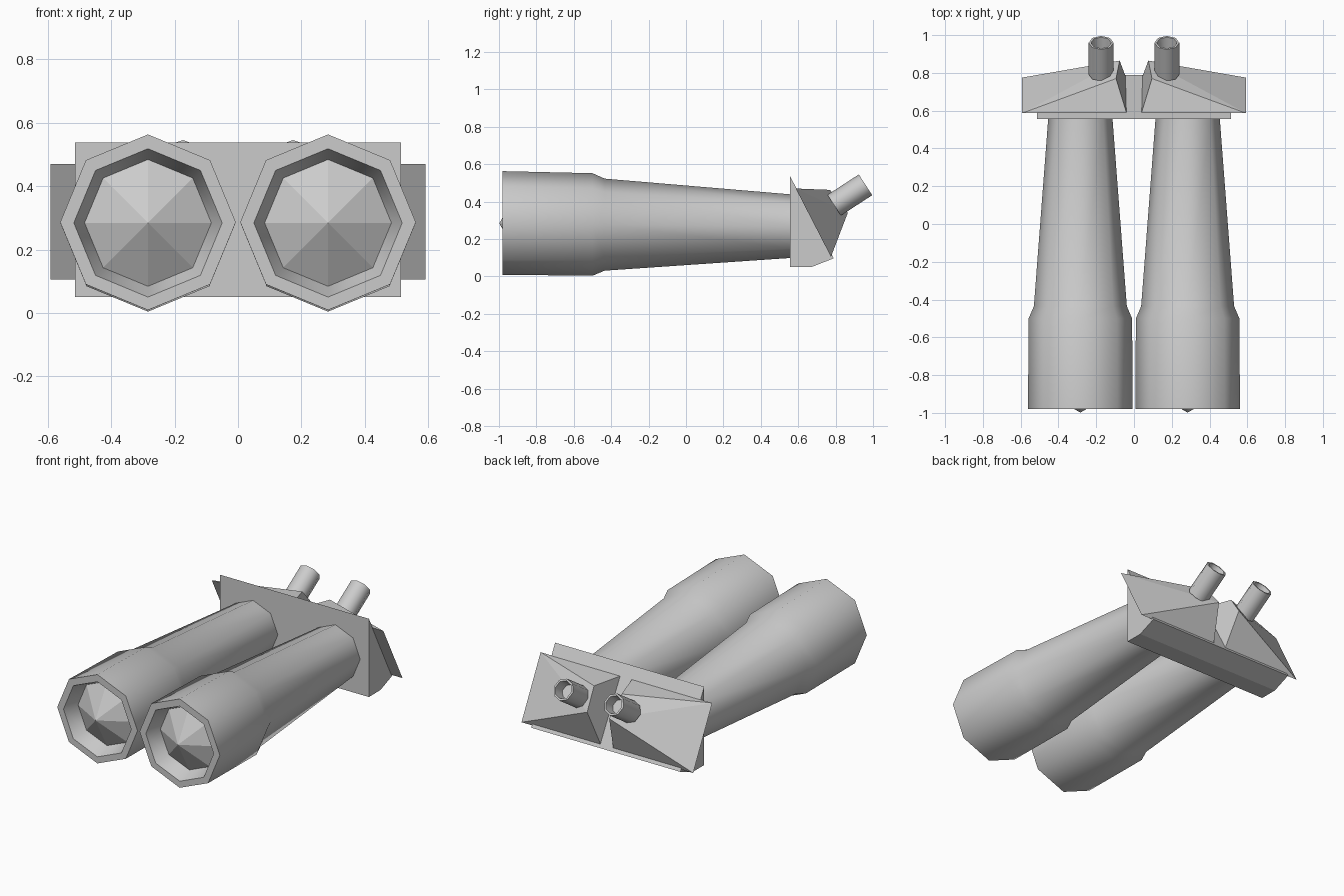
import bpy, bmesh, math
from mathutils import Vector

if "Cube" in bpy.data.objects:
    bpy.data.objects.remove(bpy.data.objects["Cube"])


def make_object(name, bm, smooth=False):
    bmesh.ops.remove_doubles(bm, verts=bm.verts, dist=0.0001)
    bmesh.ops.recalc_face_normals(bm, faces=bm.faces)
    mesh = bpy.data.meshes.new(name)
    bm.to_mesh(mesh)
    bm.free()
    obj = bpy.data.objects.new(name, mesh)
    bpy.context.collection.objects.link(obj)
    if smooth:
        bpy.ops.object.select_all(action='DESELECT')
        obj.select_set(True)
        bpy.context.view_layer.objects.active = obj
        bpy.ops.object.shade_smooth_by_angle(angle=math.radians(50))
    return obj


def loft(name, rings, x=0.0, smooth=True, sides=8):
    """Skin octagonal rings given as (y, centre z, radius), capped at both ends."""
    bm = bmesh.new()
    loops = []
    for y, zc, r in rings:
        loops.append([bm.verts.new((x + r * math.sin(math.tau * i / sides), y,
                                    zc + r * math.cos(math.tau * i / sides)))
                      for i in range(sides)])
    for a, b in zip(loops, loops[1:]):
        for i in range(sides):
            j = (i + 1) % sides
            bm.faces.new((a[i], a[j], b[j], b[i]))
    bm.faces.new(loops[0])
    bm.faces.new(loops[-1])
    return make_object(name, bm, smooth)


# bridge plate: wedge profile in (y, z), extruded across x
profile = [(0.555, 0.538), (0.555, 0.05), (0.67, 0.05), (0.79, 0.097)]
bm = bmesh.new()
face = bm.faces.new([bm.verts.new((-0.514, y, z)) for y, z in profile])
ext = bmesh.ops.extrude_face_region(bm, geom=[face])
bmesh.ops.translate(bm, vec=(1.028, 0, 0),
                    verts=[v for v in ext['geom'] if isinstance(v, bmesh.types.BMVert)])
make_object("bridge_plate", bm)

barrel = [(-0.885, 0.284, 0.20), (-0.98, 0.284, 0.234), (-0.98, 0.286, 0.277),
          (-0.50, 0.278, 0.274), (-0.435, 0.277, 0.246), (0.56, 0.269, 0.17)]
lens = [(-0.998, 0.284, 0.0005), (-0.885, 0.284, 0.20)]
eyepiece = [(0.13, 0, 0.046), (0.2, 0, 0.054), (0.2, 0, 0.066), (0, 0, 0.066)]

for side, s in (("left", -1), ("right", 1)):
    # barrel with recessed front and faceted lens
    loft(side + "_barrel", barrel, s * 0.284)
    loft(side + "_front_lens", lens, s * 0.284, smooth=False)

    # prism housing: thin at the outer edge, raised next to the centre notch
    bm = bmesh.new()
    pts = [(0.592, 0.587, 0.47), (0.592, 0.775, 0.105),
           (0.042, 0.775, 0.105), (0.04, 0.59, 0.47),
           (0.095, 0.77, 0.463), (0.076, 0.865, 0.34)]
    v = [bm.verts.new((s * x, y, z)) for x, y, z in pts]
    for f in ((0, 1, 2, 3), (2, 3, 4, 5), (0, 3, 4), (1, 2, 5), (0, 4, 5), (0, 5, 1)):
        bm.faces.new([v[i] for i in f])
    make_object(side + "_prism_housing", bm)

    # angled eyepiece with hollow end
    tube = loft(side + "_eyepiece", eyepiece)
    tube.location = Vector((s * 0.174, 0.792, 0.381))
    tube.rotation_euler.x = math.radians(33)
